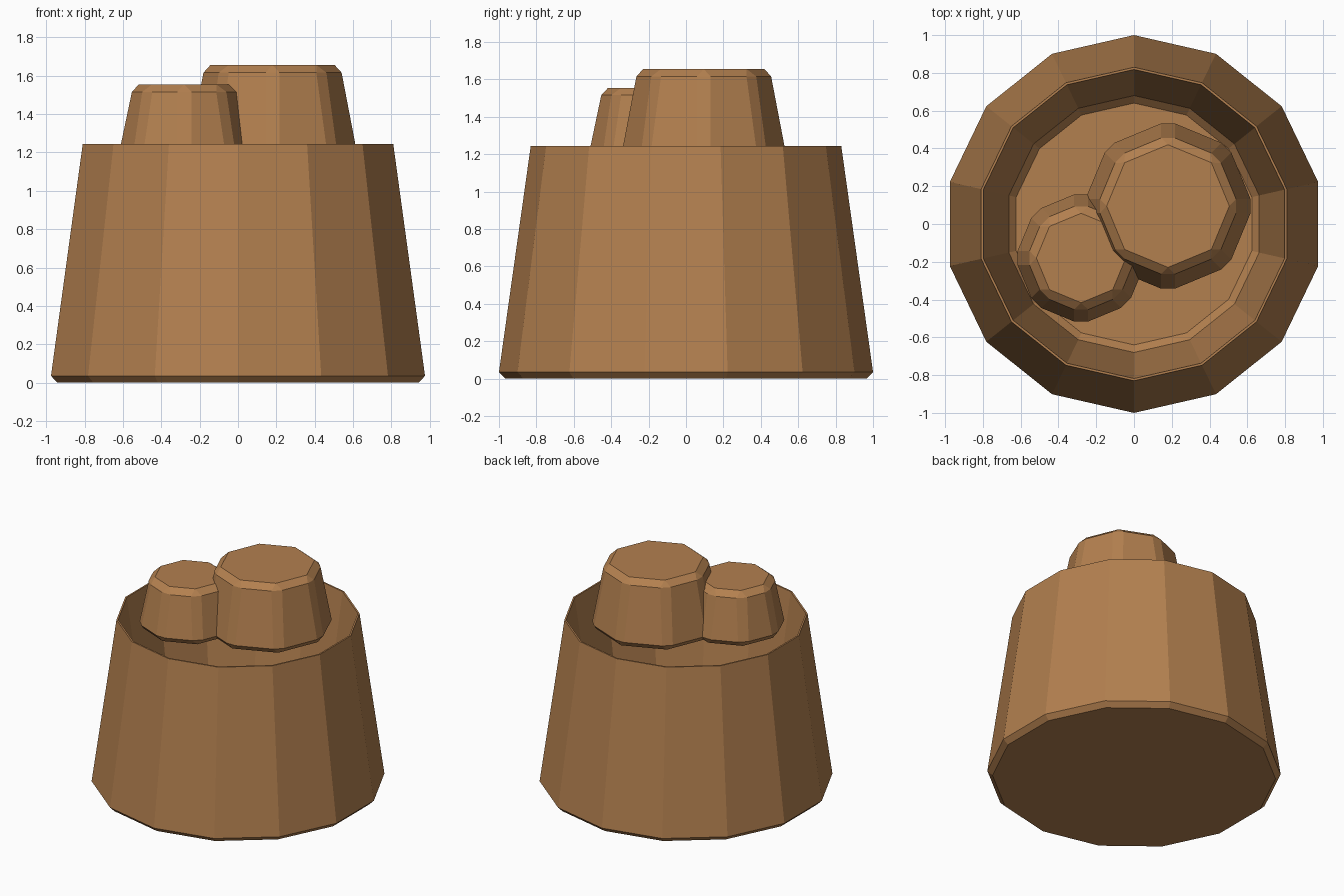
import bpy, bmesh, math

if "Cube" in bpy.data.objects:
    bpy.data.objects.remove(bpy.data.objects["Cube"])

clay = bpy.data.materials.new("warm brown")
clay.diffuse_color = (0.45, 0.215, 0.078, 1)
clay.use_nodes = True
clay.node_tree.nodes["Principled BSDF"].inputs["Base Color"].default_value = clay.diffuse_color


def finish(bm, name):
    bmesh.ops.recalc_face_normals(bm, faces=bm.faces)
    me = bpy.data.meshes.new(name)
    bm.to_mesh(me)
    bm.free()
    me.materials.append(clay)
    ob = bpy.data.objects.new(name, me)
    bpy.context.collection.objects.link(ob)
    return ob


def lathe(name, profile, sides):
    """Stack rings of (radius, z), closing the first and last with flat caps."""
    bm = bmesh.new()
    rings = []
    for r, z in profile:
        rings.append([bm.verts.new((r * math.sin(2 * math.pi * i / sides),
                                    r * math.cos(2 * math.pi * i / sides), z))
                      for i in range(sides)])
    for a, b in zip(rings, rings[1:]):
        for i in range(sides):
            j = (i + 1) % sides
            bm.faces.new((a[i], a[j], b[j], b[i]))
    bm.faces.new(rings[0])
    bm.faces.new(rings[-1])
    return finish(bm, name)


# Hollow tapered tub: chamfered foot, thin rim, deep sloping interior
lathe("tub", [(0.965, 0.0), (1.0, 0.035), (0.83, 1.245), (0.818, 1.245),
              (0.68, 0.26), (0.64, 0.22)], 14)


# Tapered octagonal lumps floating in the mouth, with all edges chamfered
def lump(name, x, y, r1, r2, z0, z1):
    ob = lathe(name, [(r1, z0), (r2, z1)], 8)
    ob.location = (x, y, 0)
    mod = ob.modifiers.new("chamfer", 'BEVEL')
    mod.width = 0.04
    mod.segments = 1
    mod.limit_method = 'ANGLE'
    mod.angle_limit = math.radians(30)


lump("large_lump", 0.18, 0.095, 0.46, 0.368, 1.175, 1.655)
lump("small_lump", -0.28, -0.18, 0.36, 0.28, 1.175, 1.555)
